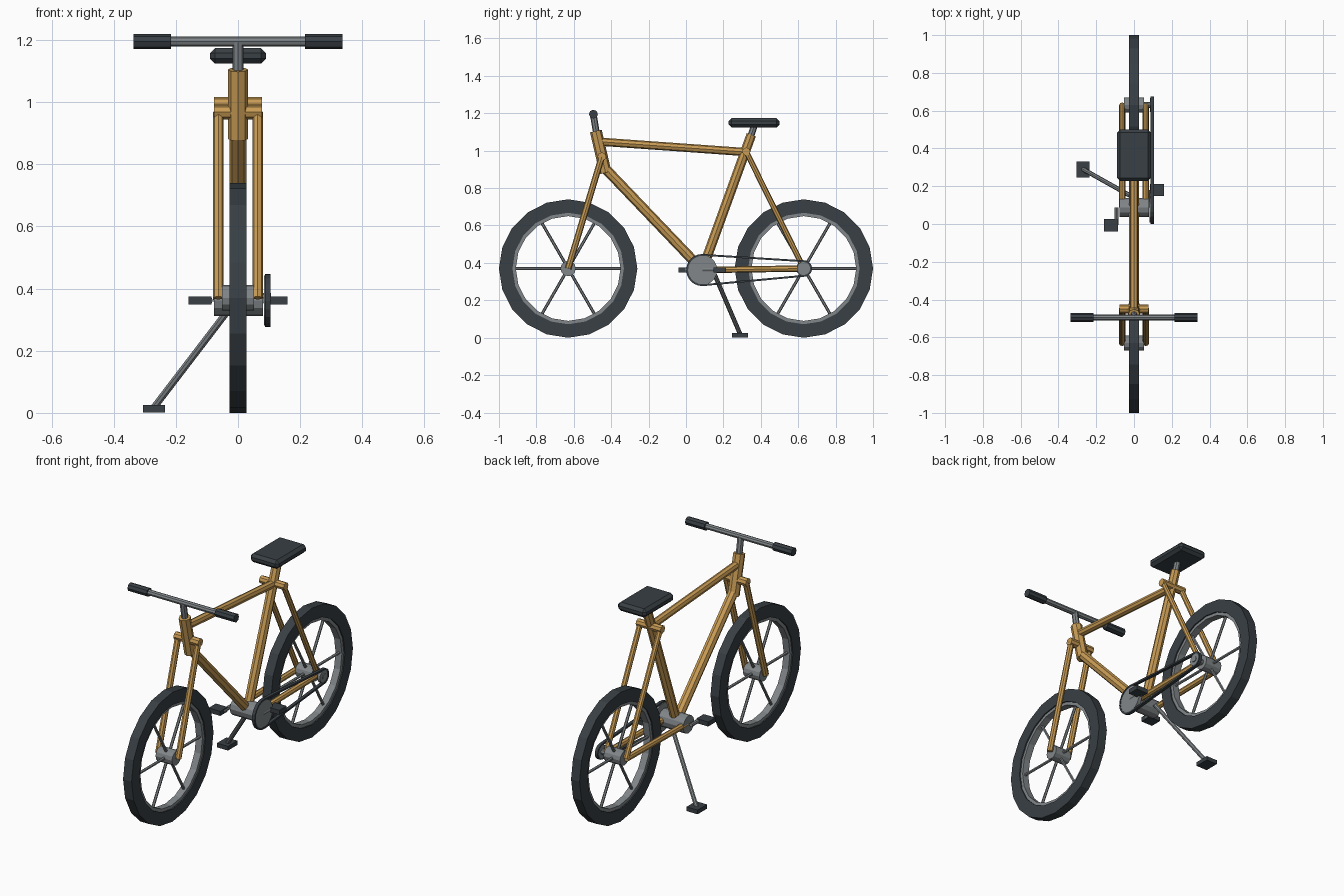
import bpy, bmesh
from math import sin, cos, pi, acos, atan2
from mathutils import Vector, Matrix

if "Cube" in bpy.data.objects:
    bpy.data.objects.remove(bpy.data.objects["Cube"])


def material(name, rgb):
    m = bpy.data.materials.new(name)
    m.diffuse_color = (*rgb, 1)
    m.use_nodes = True
    m.node_tree.nodes["Principled BSDF"].inputs["Base Color"].default_value = m.diffuse_color
    return m


ORANGE = material("orange_paint", (0.58, 0.33, 0.09))
DARK = material("dark_rubber", (0.04, 0.05, 0.058))
GREY = material("grey_metal", (0.22, 0.24, 0.25))


def finish(name, bm, mat):
    bmesh.ops.recalc_face_normals(bm, faces=bm.faces)
    me = bpy.data.meshes.new(name)
    bm.to_mesh(me)
    bm.free()
    me.materials.append(mat)
    ob = bpy.data.objects.new(name, me)
    bpy.context.collection.objects.link(ob)
    return ob


def tube(name, a, b, r, mat, sides=8):
    """Closed cylinder from point a to point b."""
    a, b = Vector(a), Vector(b)
    d = b - a
    bm = bmesh.new()
    rot = d.to_track_quat('Z', 'Y').to_matrix().to_4x4()
    bmesh.ops.create_cone(bm, cap_ends=True, segments=sides, radius1=r, radius2=r,
                          depth=d.length, matrix=Matrix.Translation((a + b) / 2) @ rot)
    return finish(name, bm, mat)


def box(name, c, size, mat, bevel=0.0):
    bm = bmesh.new()
    bmesh.ops.create_cube(bm, size=1, matrix=Matrix.Translation(c) @ Matrix.Diagonal((*size, 1)))
    if bevel:
        bmesh.ops.bevel(bm, geom=bm.edges[:], offset=bevel, segments=1, affect='EDGES')
    return finish(name, bm, mat)


def band(name, outer, inner, x0, x1, mat):
    """Closed band between two matching (y, z) outlines, from x0 to x1."""
    bm = bmesh.new()
    loops = [[bm.verts.new((x, y, z)) for y, z in pts]
             for x, pts in ((x0, outer), (x1, outer), (x1, inner), (x0, inner))]
    n = len(outer)
    for k in range(4):
        p, q = loops[k], loops[(k + 1) % 4]
        for i in range(n):
            j = (i + 1) % n
            bm.faces.new((p[i], p[j], q[j], q[i]))
    return finish(name, bm, mat)


def circle(cy, cz, r, n=20):
    return [(cy + r * cos(2 * pi * i / n), cz + r * sin(2 * pi * i / n)) for i in range(n)]


# Wheels: tyre, rim, hub and six spokes each
AXLE_Z = 0.37
for label, wy in (("front", -0.63), ("rear", 0.63)):
    band(label + "_tyre", circle(wy, AXLE_Z, 0.37), circle(wy, AXLE_Z, 0.298), -0.027, 0.027, DARK)
    band(label + "_rim", circle(wy, AXLE_Z, 0.302), circle(wy, AXLE_Z, 0.28), -0.02, 0.02, GREY)
    tube(label + "_hub", (-0.052, wy, AXLE_Z), (0.052, wy, AXLE_Z), 0.041, GREY, 12)
    for i in range(6):
        t = i * pi / 3
        tube(f"{label}_spoke_{i + 1}", (0, wy, AXLE_Z),
             (0, wy + 0.29 * cos(t), AXLE_Z + 0.29 * sin(t)), 0.008, GREY, 6)

# Frame tubes
BB = Vector((0, 0.087, 0.362))
tube("head_tube", (0, -0.482, 1.105), (0, -0.43, 0.882), 0.032, ORANGE)
tube("top_tube", (0, -0.46, 1.048), (0, 0.315, 0.993), 0.022, ORANGE)
tube("down_tube", (0, -0.437, 0.91), BB, 0.027, ORANGE)
tube("seat_tube", BB, (0, 0.349, 1.085), 0.026, ORANGE)
tube("fork_crown", (-0.078, -0.45, 0.968), (0.078, -0.45, 0.968), 0.023, ORANGE)
tube("seat_stay_bridge", (-0.078, 0.322, 0.995), (0.078, 0.322, 0.995), 0.022, ORANGE)
for side, s in (("left", -1), ("right", 1)):
    x = 0.063 * s
    tube(side + "_fork_blade", (x, -0.45, 0.968), (x, -0.63, AXLE_Z), 0.017, ORANGE)
    tube(side + "_seat_stay", (x, 0.322, 0.995), (x, 0.63, AXLE_Z), 0.015, ORANGE)
    tube(side + "_chain_stay", (x, BB.y, BB.z), (x, 0.63, AXLE_Z), 0.017, ORANGE)

# Handlebar and grips
tube("stem", (0, -0.478, 1.09), (0, -0.496, 1.195), 0.018, GREY)
tube("handlebar", (-0.32, -0.495, 1.195), (0.32, -0.495, 1.195), 0.016, GREY)
for side, s in (("left", -1), ("right", 1)):
    tube(side + "_grip", (s * 0.215, -0.495, 1.195), (s * 0.336, -0.495, 1.195), 0.024, DARK)

# Seat and post
tube("seat_post", (0, 0.34, 1.06), (0, 0.366, 1.135), 0.018, GREY)
box("seat", (0, 0.364, 1.149), (0.18, 0.272, 0.05), DARK, 0.016)

# Bottom bracket, cranks and pedals
tube("bottom_bracket", BB - Vector((0.078, 0, 0)), BB + Vector((0.08, 0, 0)), 0.05, GREY, 12)
for side, s in (("left", -1), ("right", 1)):
    x, py = s * 0.092, BB.y + s * 0.093
    tube(side + "_crank", (x, BB.y, BB.z), (x, py, BB.z), 0.011 if s < 0 else 0.014, GREY)
    box(side + "_pedal", (s * 0.122, py, BB.z), (0.074, 0.066, 0.026), DARK)

# Chainring, rear cog and chain
tube("chainring", (0.083, BB.y, BB.z), (0.103, BB.y, BB.z), 0.08, GREY, 20)
tube("rear_cog", (0.086, 0.63, AXLE_Z), (0.103, 0.63, AXLE_Z), 0.037, GREY, 16)
tube("rear_axle", (0.04, 0.63, AXLE_Z), (0.107, 0.63, AXLE_Z), 0.016, GREY)


def chain_outline(grow):
    dy, dz = 0.63 - BB.y, AXLE_Z - BB.z
    big, small, n = 0.078 + grow, 0.036 + grow, 10
    base, a = atan2(dz, dy), acos((big - small) / (dy * dy + dz * dz) ** 0.5)
    pts = []
    for cy, cz, r, t0, t1 in ((BB.y, BB.z, big, a, 2 * pi - a), (0.63, AXLE_Z, small, -a, a)):
        for i in range(n + 1):
            t = base + t0 + (t1 - t0) * i / n
            pts.append((cy + r * cos(t), cz + r * sin(t)))
    return pts


band("chain", chain_outline(0.008), chain_outline(-0.002), 0.087, 0.105, DARK)

# Kickstand
tube("kickstand_leg", (-0.02, 0.15, 0.345), (-0.27, 0.29, 0.018), 0.012, GREY)
box("kickstand_foot", (-0.27, 0.288, 0.014), (0.07, 0.085, 0.024), DARK)
